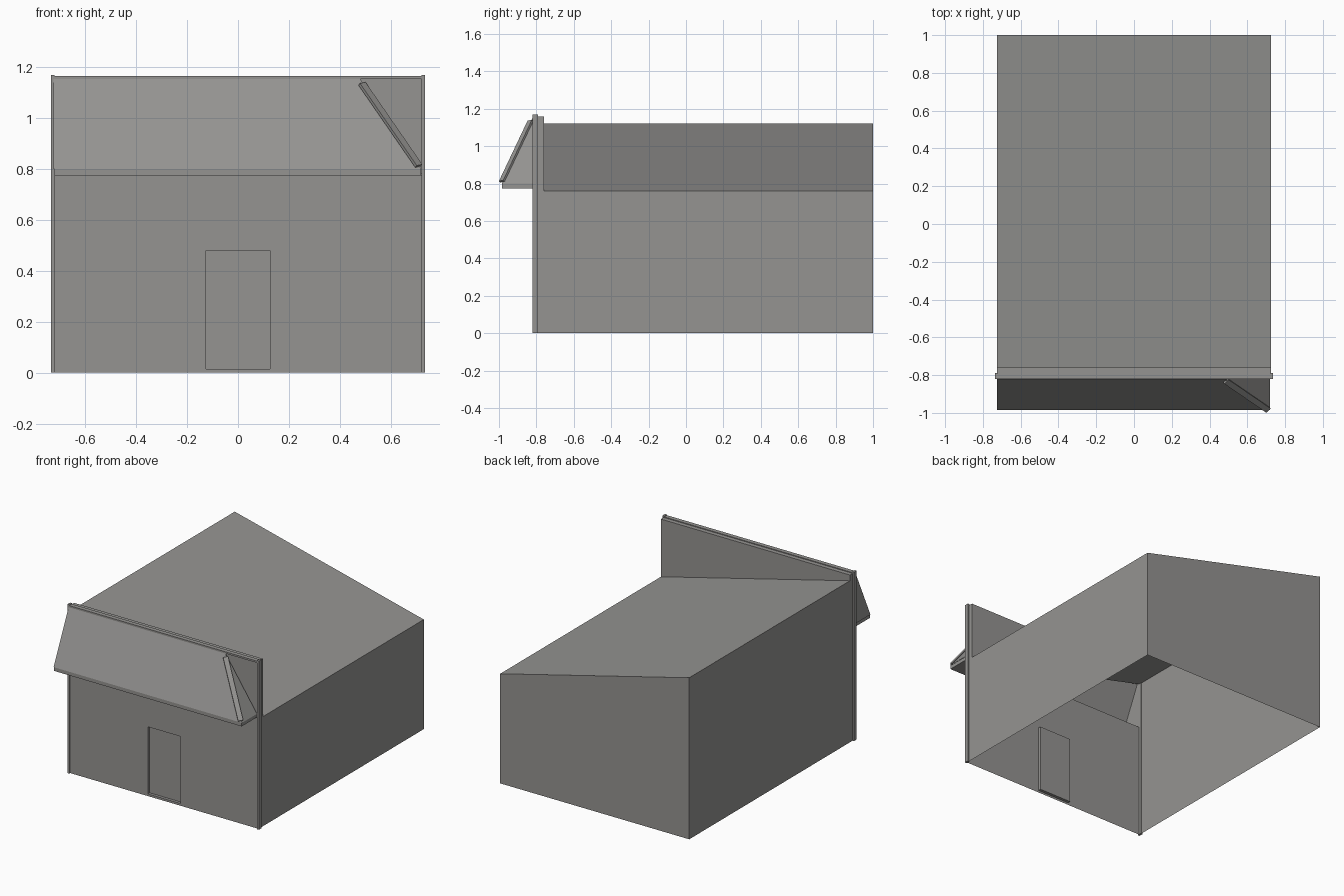
import bpy
from mathutils import Vector

if "Cube" in bpy.data.objects:
    bpy.data.objects.remove(bpy.data.objects["Cube"])

mat = bpy.data.materials.new("warm grey")
mat.diffuse_color = (0.30, 0.295, 0.285, 1)
mat.use_nodes = True
mat.node_tree.nodes["Principled BSDF"].inputs["Base Color"].default_value = mat.diffuse_color


def make(name, verts, faces):
    me = bpy.data.meshes.new(name)
    me.from_pydata(verts, [], faces)
    me.materials.append(mat)
    ob = bpy.data.objects.new(name, me)
    bpy.context.collection.objects.link(ob)
    return ob


def prism(name, base, offset):
    """Solid made by sweeping a flat outline along an offset."""
    n = len(base)
    off = Vector(offset)
    verts = [Vector(p) for p in base] + [Vector(p) + off for p in base]
    faces = [list(range(n))[::-1], list(range(n, 2 * n))]
    faces += [[i, (i + 1) % n, n + (i + 1) % n, n + i] for i in range(n)]
    return make(name, verts, faces)


def box(name, x0, x1, y0, y1, z0, z1):
    return prism(name, [(x0, y0, z0), (x1, y0, z0), (x1, y1, z0), (x0, y1, z0)],
                 (0, 0, z1 - z0))


W, BACK, FRONT = 0.725, 1.0, -0.81       # half width, back and front wall
HI, LO, TOP, EAVE = 1.12, 0.76, 1.16, 0.775

# Hollow shed: side walls, back wall and single-slope roof, open underneath
make("shed_body",
     [(-W, FRONT, 0), (-W, BACK, 0), (W, BACK, 0), (W, FRONT, 0),
      (-W, FRONT, HI), (-W, BACK, HI), (W, BACK, LO), (W, FRONT, LO)],
     [(0, 4, 5, 1), (1, 5, 6, 2), (2, 6, 7, 3), (4, 7, 6, 5)])

# Front wall with a recessed door
dx, dz0, dz1, dy = 0.125, 0.015, 0.48, FRONT + 0.02
outer = [(-W, FRONT, 0), (W, FRONT, 0), (W, FRONT, EAVE), (-W, FRONT, EAVE)]
rim = [(-dx, FRONT, dz0), (dx, FRONT, dz0), (dx, FRONT, dz1), (-dx, FRONT, dz1)]
panel = [(x, dy, z) for x, y, z in rim]
ring = [(i, (i + 1) % 4, (i + 1) % 4 + 4, i + 4) for i in range(4)]
make("front_wall", outer + rim, ring)
make("door", rim + panel, ring + [(4, 5, 6, 7)])

# Wall piece beside the hipped end of the awning
make("upper_front_wall", [(0.46, FRONT, TOP), (W, FRONT, EAVE), (W, FRONT, TOP)],
     [(0, 1, 2)])

# Parapet sitting on the sloping roof
prism("parapet", [(-W, -0.79, HI), (W, -0.79, LO), (W, -0.79, TOP), (-W, -0.79, TOP)],
      (0, 0.03, 0))

# Trim posts and top beam
for side, x in (("left", -0.7275), ("right", 0.7275)):
    box(side + "_post", x - 0.0075, x + 0.0075, -0.82, -0.79, 0, 1.17)
box("top_beam", -0.72, 0.72, -0.82, -0.79, 1.153, 1.165)

# Awning: front slope, hipped right end, upright left end
a, b = (-W, -0.82, 1.153), (0.48, -0.82, 1.153)
c, d = (0.72, -0.985, 0.80), (-W, -0.985, 0.80)
e, f = (-W, -0.82, 0.80), (0.72, -0.82, 0.80)
make("awning", [a, b, c, d, e, f], [(0, 3, 2, 1), (1, 2, 5), (0, 4, 3)])
box("awning_soffit", -0.72, 0.718, -0.985, -0.81, EAVE, 0.80)

# Hip trim along the slanting edge of the awning
p, q = Vector((0.487, -0.832, 1.135)), Vector((0.71, -0.985, 0.812))
along = (q - p).normalized()
out = Vector((0.5, -0.6, 0.62))
out = (out - along * out.dot(along)).normalized()
side = along.cross(out)
h, t = side * 0.016, out * 0.006
prism("awning_hip_trim", [p - h - t, p + h - t, p + h + t, p - h + t], q - p)
